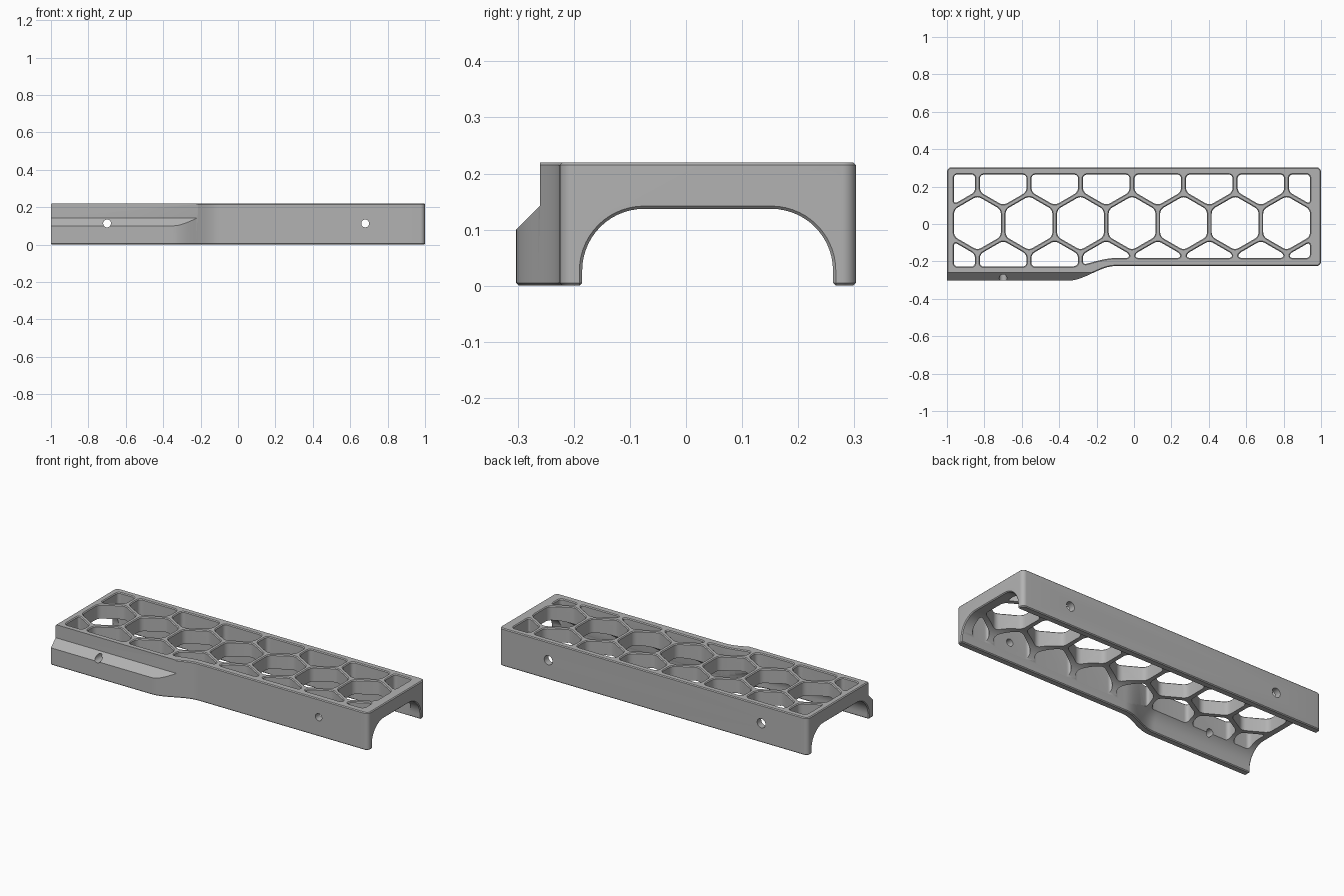
import bpy, bmesh, math
from mathutils import Vector

if "Cube" in bpy.data.objects:
    bpy.data.objects.remove(bpy.data.objects["Cube"])

HEIGHT, BACK, EDGE = 0.22, 0.303, 0.005

grey = bpy.data.materials.new("plain grey")
grey.use_nodes = True
grey.diffuse_color = (0.45, 0.45, 0.45, 1)
grey.node_tree.nodes["Principled BSDF"].inputs["Base Color"].default_value = (0.45, 0.45, 0.45, 1)


def front(x, bulged=-0.303, straight=-0.225):
    """Front wall line, stepping smoothly from the bulge to the straight part."""
    t = min(max((x + 0.35) / 0.25, 0), 1)
    return bulged + (straight - bulged) * t * t * (3 - 2 * t)


def span(a, b, n):
    return [a + (b - a) * i / n for i in range(n + 1)]


def arc(cx, cy, r, start, end, n=8):
    return [(cx + r * math.cos(math.radians(a)), cy + r * math.sin(math.radians(a)))
            for a in span(start, end, n)]


def grow(ring, d):
    """Offset a counter-clockwise ring outwards."""
    out = []
    for i, p in enumerate(ring):
        p, q, r = Vector(p), Vector(ring[i - 1]), Vector(ring[(i + 1) % len(ring)])
        u, v = (p - q).normalized(), (r - p).normalized()
        n = Vector((u.y + v.y, -u.x - v.x))
        out.append(p + n * (2 * d / max(n.length_squared, 0.5)))
    return out


def loft(bm, rings):
    """Skin a closed solid through rings of equal length."""
    loops = [[bm.verts.new(p) for p in ring] for ring in rings]
    n = len(loops[0])
    for a, b in zip(loops, loops[1:]):
        for i in range(n):
            j = (i + 1) % n
            bm.faces.new((a[i], a[j], b[j], b[i]))
    bm.faces.new(loops[0][::-1])
    bm.faces.new(loops[-1])


def stack(bm, ring, levels):
    """Upright solid: levels are (height, outward offset)."""
    loft(bm, [[(p[0], p[1], z) for p in grow(ring, d)] for z, d in levels])


def make(name, bm):
    bmesh.ops.recalc_face_normals(bm, faces=bm.faces)
    mesh = bpy.data.meshes.new(name)
    bm.to_mesh(mesh)
    bm.free()
    mesh.materials.append(grey)
    obj = bpy.data.objects.new(name, mesh)
    bpy.context.collection.objects.link(obj)
    return obj


# Outer body with rounded corners and softened top and bottom edges
r = 0.025
outline = [(x, front(x)) for x in [-1] + span(-0.36, -0.09, 20)]
outline += arc(1 - r, -0.225 + r, r, -90, 0)
outline += arc(1 - r, BACK - r, r, 0, 90)
outline += arc(-1 + r, BACK - r, r, 90, 180)
bm = bmesh.new()
stack(bm, outline, [(0, -EDGE), (EDGE, 0), (HEIGHT - EDGE, 0), (HEIGHT, -EDGE)])
body = make("handguard_body", bm)


# Arched channel along the underside, following the front wall
def arch(x, e):
    left, right, rad, top = front(x) + 0.04 - e, 0.262 + e, 0.11 + e, 0.137 + e
    low = top - rad
    pts = [(left - 0.015, -0.01), (left, EDGE)]
    pts += arc(left + rad, low, rad, 180, 90, 14) + arc(right - rad, low, rad, 90, 0, 14)
    pts += [(right, EDGE), (right + 0.015, -0.01)]
    return [(x, y, z) for y, z in pts]


bm = bmesh.new()
stations = [(-1.01, 0.015), (-0.995, 0)] + [(x, 0) for x in span(-0.36, -0.09, 20)]
loft(bm, [arch(x, e) for x, e in stations + [(0.995, 0), (1.01, 0.015)]])
channel = make("channel_cutter", bm)


# Honeycomb openings, trimmed by the rim and rounded at the corners
def rounded(points, count=120, radius=0.022):
    pts = [Vector(p) for p in points]
    lengths = [(pts[(i + 1) % len(pts)] - p).length for i, p in enumerate(pts)]
    total = sum(lengths)
    even, i, used = [], 0, 0
    for k in range(count):
        s = total * k / count
        while s > used + lengths[i] and i < len(pts) - 1:
            used += lengths[i]
            i += 1
        even.append(pts[i].lerp(pts[(i + 1) % len(pts)], (s - used) / max(lengths[i], 1e-9)))
    w = max(1, round(radius * count / total))
    soft = [sum((even[(k + o) % count] for o in range(-w, w + 1)), Vector((0, 0))) / (2 * w + 1)
            for k in range(count)]
    # Drop points lying on straight runs
    return [p for k, p in enumerate(soft)
            if abs((p - soft[k - 1]).angle(soft[(k + 1) % count] - p, 0)) > 0.004]


def cell(cx, cy, half=0.125):
    radius = half * 2 / math.sqrt(3)
    upper, lower = [], []
    for x in span(max(cx - half, -0.963), min(cx + half, 0.941), 60):
        reach = radius - abs(x - cx) / math.sqrt(3)
        hi = min(cy + reach, 0.265)
        lo = max(cy - reach, front(x, -0.228, -0.182))
        if hi - lo > 0.002:
            upper.append((x, hi))
            lower.append((x, lo))
    return rounded(lower + upper[::-1])


bm = bmesh.new()
pitch = 0.2755
levels = [(-0.02, 0), (HEIGHT - EDGE, 0), (HEIGHT + EDGE, 2 * EDGE)]
for i in range(7):
    stack(bm, cell(-0.837 + i * pitch, 0.005), levels)
for i in range(8):
    for side in (-1, 1):
        stack(bm, cell(-0.837 + (i - 0.5) * pitch, 0.005 + side * 0.2386), levels)
cells = make("honeycomb_cutter", bm)

# Sloped ledge above the bulge
bm = bmesh.new()
ledge = [(-0.36, 0.043), (-0.26, 0.143), (-0.26, 0.3), (-0.36, 0.3)]
loft(bm, [[(x, y, z) for y, z in ledge] for x in (-1.1, 0)])
ledge_cut = make("ledge_cutter", bm)

# Cross holes, wider at the back
bm = bmesh.new()
for x in (-0.7, 0.68):
    for y0, y1, rad in ((-0.4, 0, 0.021), (0.1, 0.4, 0.027)):
        ring = arc(x, 0.113, rad, 0, 345, 23)
        loft(bm, [[(px, y, pz) for px, pz in ring] for y in (y0, y1)])
holes = make("hole_cutter", bm)

bpy.context.view_layer.objects.active = body
for cutter in (ledge_cut, channel, cells, holes):
    mod = body.modifiers.new(cutter.name, "BOOLEAN")
    mod.operation, mod.solver, mod.object = "DIFFERENCE", "EXACT", cutter
    bpy.ops.object.modifier_apply(modifier=mod.name)
    bpy.data.objects.remove(cutter)

bpy.ops.object.select_all(action="DESELECT")
body.select_set(True)
bpy.ops.object.shade_smooth_by_angle(angle=math.radians(30))
